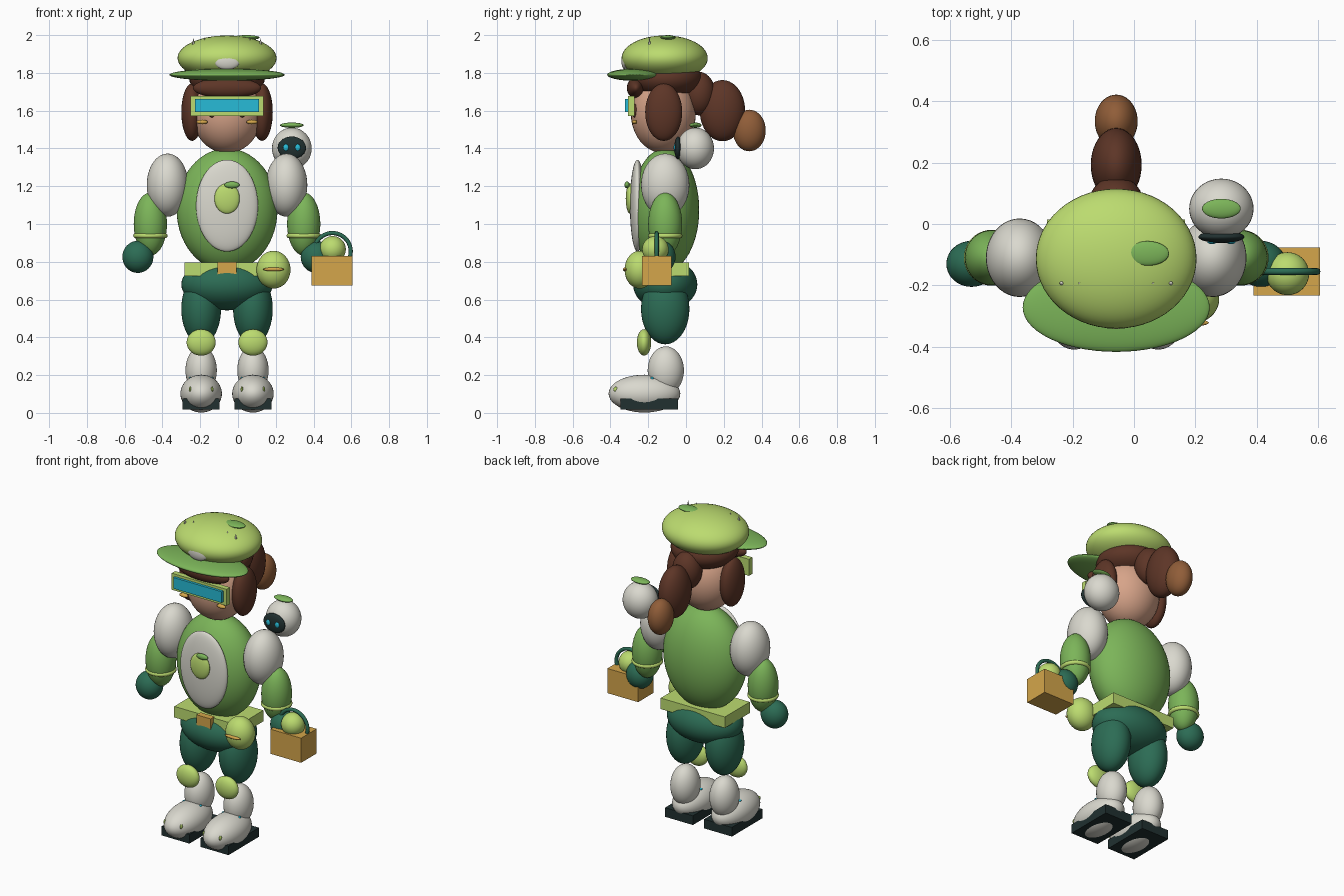
import bpy
from math import pi

if "Cube" in bpy.data.objects:
    bpy.data.objects.remove(bpy.data.objects["Cube"], do_unlink=True)

CX, CY = -0.058, -0.11      # body axis
SIDES = (("right", -1), ("left", 1))


def material(name, color):
    m = bpy.data.materials.new(name)
    m.use_nodes = True
    m.diffuse_color = (*color, 1)
    m.node_tree.nodes["Principled BSDF"].inputs["Base Color"].default_value = (*color, 1)
    return m


LIME = material("lime", (0.50, 0.71, 0.16))
GREEN = material("leaf green", (0.20, 0.46, 0.10))
PINE = material("pine green", (0.025, 0.15, 0.09))
CREAM = material("cream", (0.70, 0.69, 0.62))
BROWN = material("dark brown", (0.11, 0.036, 0.02))
TAN = material("light brown", (0.28, 0.11, 0.04))
SKIN = material("skin", (0.68, 0.37, 0.25))
GOLD = material("gold", (0.66, 0.38, 0.07))
CYAN = material("cyan", (0.02, 0.50, 0.68))
DARK = material("charcoal", (0.015, 0.03, 0.03))


def finish(name, mat, smooth=True):
    ob = bpy.context.object
    ob.name = name
    ob.data.materials.append(mat)
    if smooth:
        bpy.ops.object.shade_smooth()
    return ob


def ball(name, mat, loc, radii, seg=40):
    bpy.ops.mesh.primitive_uv_sphere_add(segments=seg, ring_count=seg // 2, location=loc)
    bpy.context.object.scale = radii
    return finish(name, mat)


def box(name, mat, loc, size):
    bpy.ops.mesh.primitive_cube_add(size=1, location=loc)
    bpy.context.object.scale = size
    return finish(name, mat, False)


def ring(name, mat, loc, major, minor, rot=(0, 0, 0)):
    bpy.ops.mesh.primitive_torus_add(location=loc, rotation=rot, major_radius=major,
                                     minor_radius=minor, major_segments=40, minor_segments=12)
    return finish(name, mat)


# Head and hair
ball("head", SKIN, (CX, -0.12, 1.585), (0.185, 0.172, 0.21))
ball("hair_cap", BROWN, (CX, -0.105, 1.77), (0.2, 0.19, 0.11))
ball("fringe", BROWN, (CX, -0.265, 1.72), (0.18, 0.048, 0.055))
ball("ponytail_base", BROWN, (CX, 0.07, 1.69), (0.088, 0.085, 0.115))
ball("ponytail_middle", BROWN, (CX, 0.193, 1.6), (0.083, 0.12, 0.162))
ball("ponytail_tip", TAN, (CX, 0.335, 1.495), (0.07, 0.087, 0.11))
for side, s in SIDES:
    ball(side + "_side_hair", BROWN, (CX + s * 0.185, -0.118, 1.592), (0.057, 0.098, 0.152))
    ball(side + "_eye", BROWN, (CX + s * 0.077, -0.27, 1.6), (0.026, 0.016, 0.037), 20)
    ball(side + "_cheek_mark", GOLD, (CX + s * 0.132, -0.272, 1.54), (0.03, 0.014, 0.012), 20)

# Goggles
box("goggle_frame", LIME, (CX, -0.29, 1.625), (0.385, 0.034, 0.105))
box("goggle_lens", CYAN, (CX, -0.31, 1.627), (0.34, 0.026, 0.07))

# Cap
ball("cap_crown", LIME, (CX, -0.113, 1.878), (0.262, 0.228, 0.12), 56)
ball("cap_brim", GREEN, (CX, -0.272, 1.79), (0.305, 0.145, 0.032), 56)
ball("cap_badge", CREAM, (CX, -0.322, 1.862), (0.068, 0.02, 0.045))
ball("cap_leaf", GREEN, (0.044, -0.096, 1.987), (0.07, 0.04, 0.013))
for side, s in SIDES:
    for label, dx, z, r in (("outer", 0.178, 1.963, 0.009), ("inner", 0.12, 1.975, 0.006)):
        bpy.ops.mesh.primitive_cone_add(vertices=12, radius1=r, radius2=0, depth=r * 5,
                                        location=(CX + s * dx, -0.193, z))
        finish(f"{side}_{label}_cap_drop", CREAM)

# Torso
ball("torso", GREEN, (CX, CY, 1.075), (0.267, 0.18, 0.325), 56)
ball("belly_panel", CREAM, (CX, -0.257, 1.097), (0.164, 0.04, 0.243), 48)
ball("chest_fruit", LIME, (CX, -0.297, 1.135), (0.067, 0.022, 0.08))
ball("chest_fruit_leaf", GREEN, (-0.032, -0.312, 1.207), (0.04, 0.014, 0.018), 24)

# Belt, pouch and hips
box("belt", LIME, (CX, CY, 0.761), (0.45, 0.25, 0.07))
box("buckle", GOLD, (CX, -0.242, 0.76), (0.1, 0.04, 0.08))
ball("pouch", LIME, (0.188, -0.245, 0.758), (0.09, 0.08, 0.1))
ball("pouch_clasp", GOLD, (0.188, -0.322, 0.76), (0.056, 0.012, 0.01), 24)
ball("hips", PINE, (CX, CY, 0.68), (0.242, 0.17, 0.137), 48)

# Arms
for side, s in SIDES:
    ball(side + "_shoulder", CREAM, (CX + s * 0.315, CY, 1.206), (0.11, 0.128, 0.167))
    ball(side + "_forearm", GREEN, (CX + s * 0.406, CY, 1.0), (0.088, 0.09, 0.167))
    ring(side + "_cuff", LIME, (CX + s * 0.406, CY, 0.938), 0.078, 0.013)
    ball(side + "_hand", PINE, (CX + s * 0.472, -0.13, 0.826), (0.082, 0.075, 0.085))

# Legs and shoes
for side, s in SIDES:
    x = CX + s * 0.137
    ball(side + "_thigh", PINE, (x, CY, 0.55), (0.105, 0.128, 0.187))
    ball(side + "_knee_pad", LIME, (x, -0.222, 0.373), (0.077, 0.038, 0.07))
    ball(side + "_shin", CREAM, (x, -0.107, 0.225), (0.083, 0.096, 0.127))
    ball(side + "_shoe", CREAM, (x, -0.22, 0.102), (0.11, 0.19, 0.1))
    box(side + "_sole", DARK, (x, -0.195, 0.047), (0.195, 0.305, 0.058))
    for label, t in SIDES:
        ball(f"{side}_shoe_{label}_stud", LIME, (x + t * 0.058, -0.372, 0.125),
             (0.007, 0.012, 0.014), 12)
        ball(f"{side}_shoe_{label}_light", CYAN, (x + t * 0.058, -0.18, 0.183),
             (0.007, 0.01, 0.007), 12)

# Basket
BX, BY = 0.498, -0.155
box("basket", GOLD, (BX, BY, 0.753), (0.216, 0.156, 0.156))
ball("basket_fruit", LIME, (BX + 0.003, -0.162, 0.866), (0.07, 0.07, 0.07))
ring("basket_handle", PINE, (BX + 0.002, BY, 0.855), 0.097, 0.011, (pi / 2, 0, 0))

# Companion on the shoulder
RX, RY = 0.285, 0.05
ball("companion_body", CREAM, (RX, RY, 1.4), (0.105, 0.098, 0.11))
ball("companion_face", DARK, (RX, -0.042, 1.403), (0.075, 0.02, 0.06))
ball("companion_leaf", GREEN, (RX, RY, 1.523), (0.063, 0.032, 0.014))
for side, s in SIDES:
    ball(f"companion_{side}_eye", CYAN, (RX + s * 0.031, -0.058, 1.405), (0.015, 0.008, 0.018), 16)
